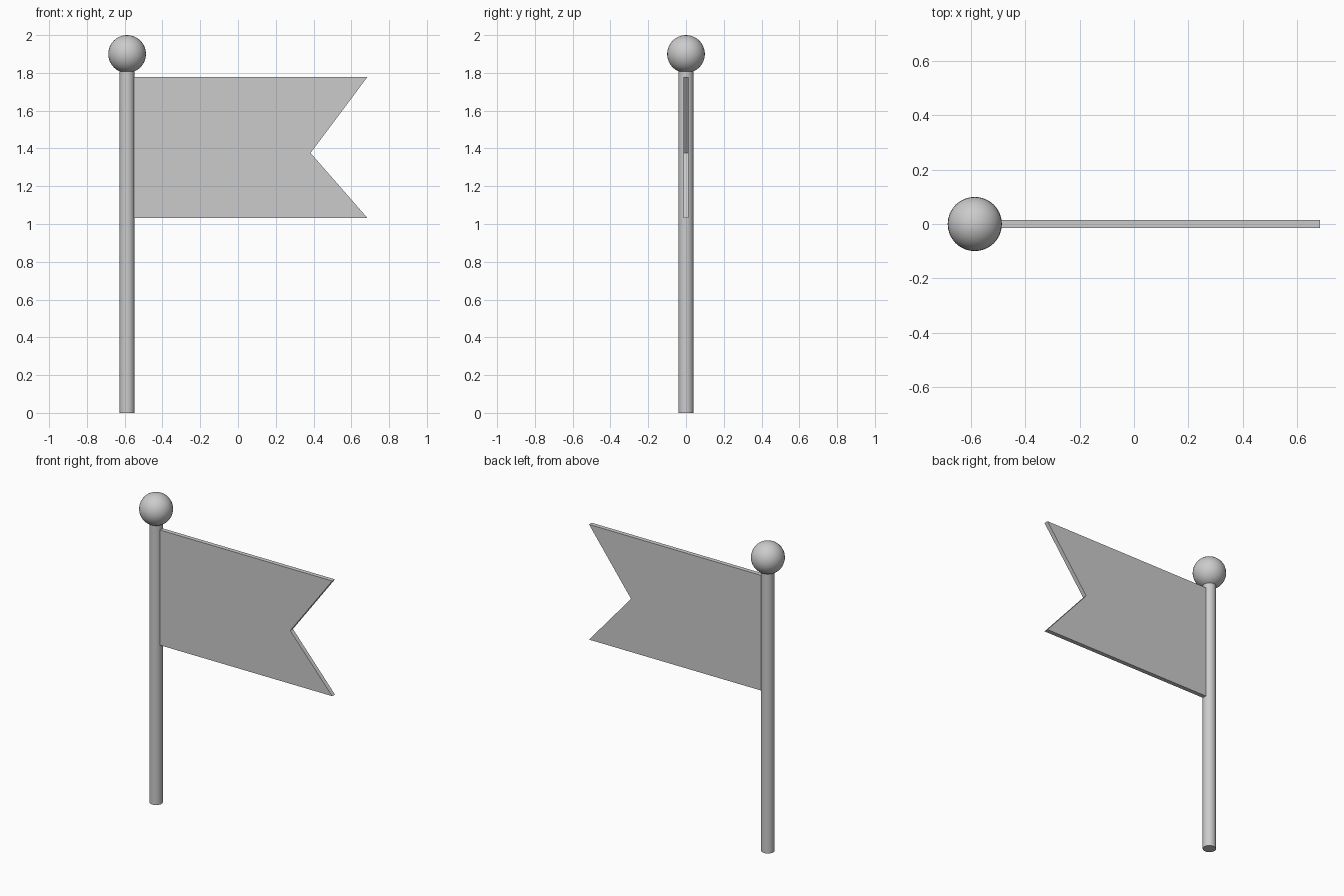
import bpy, bmesh, math

if "Cube" in bpy.data.objects:
    bpy.data.objects.remove(bpy.data.objects["Cube"])

POLE_X = -0.587


def smooth(obj):
    bpy.ops.object.select_all(action='DESELECT')
    obj.select_set(True)
    bpy.context.view_layer.objects.active = obj
    bpy.ops.object.shade_smooth_by_angle(angle=math.radians(30))


# Pole, its top tucked into the ball
height = 1.82
bpy.ops.mesh.primitive_cylinder_add(vertices=32, radius=0.04, depth=height,
                                    location=(POLE_X, 0, height / 2))
pole = bpy.context.object
pole.name = "pole"
smooth(pole)

# Ball finial
bpy.ops.mesh.primitive_uv_sphere_add(segments=32, ring_count=16, radius=0.1,
                                     location=(POLE_X, 0, 1.9))
ball = bpy.context.object
ball.name = "finial_ball"
smooth(ball)

# Swallow-tailed flag: profile in XZ extruded along Y
profile = [(-0.555, 1.032), (0.685, 1.032), (0.384, 1.376),
           (0.685, 1.778), (-0.555, 1.778)]
thickness = 0.028
bm = bmesh.new()
face = bm.faces.new([bm.verts.new((x, -thickness / 2, z)) for x, z in profile])
result = bmesh.ops.extrude_face_region(bm, geom=[face])
moved = [g for g in result["geom"] if isinstance(g, bmesh.types.BMVert)]
bmesh.ops.translate(bm, verts=moved, vec=(0, thickness, 0))
bmesh.ops.recalc_face_normals(bm, faces=bm.faces)
mesh = bpy.data.meshes.new("flag")
bm.to_mesh(mesh)
bm.free()
bpy.context.collection.objects.link(bpy.data.objects.new("flag", mesh))
